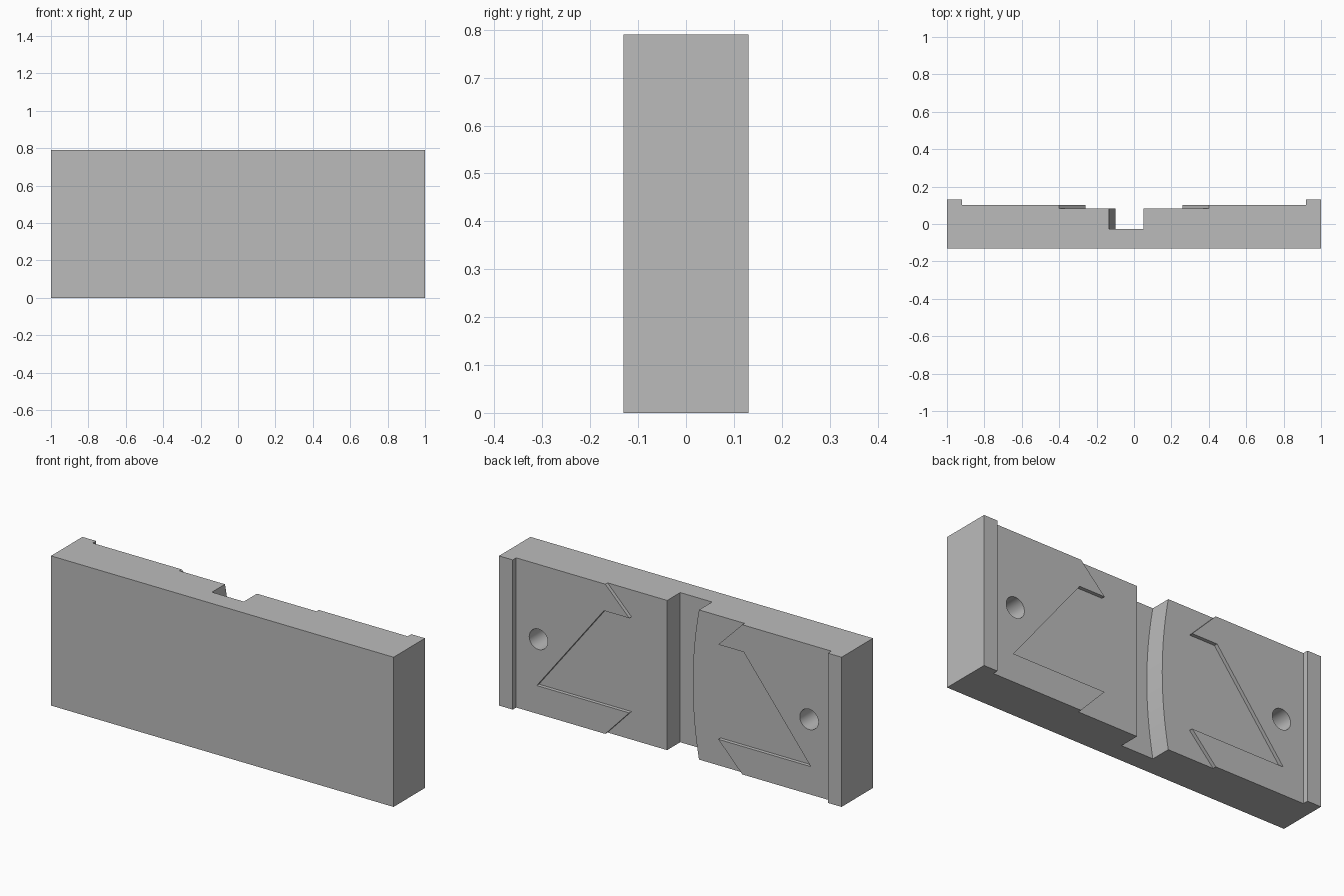
import bpy, bmesh, math
from mathutils import Vector

cube = bpy.data.objects.get("Cube")
if cube:
    bpy.data.objects.remove(cube, do_unlink=True)

HEIGHT, HALF_DEPTH = 0.79, 0.131
PANEL_Y, RECESS_Y, CHANNEL_Y, HOLE_Y = 0.102, 0.083, -0.026, -0.09
MID = HEIGHT / 2

grey = bpy.data.materials.new("plain_grey")
grey.use_nodes = True
colour = (0.5, 0.5, 0.5, 1)
grey.diffuse_color = colour
grey.node_tree.nodes["Principled BSDF"].inputs["Base Color"].default_value = colour


def prism(name, outline, y0, y1):
    """Extrude an x-z outline from y0 to y1."""
    bm = bmesh.new()
    face = bm.faces.new([bm.verts.new((x, y0, z)) for x, z in outline])
    new = bmesh.ops.extrude_face_region(bm, geom=[face])["geom"]
    verts = [v for v in new if isinstance(v, bmesh.types.BMVert)]
    bmesh.ops.translate(bm, verts=verts, vec=Vector((0, y1 - y0, 0)))
    bmesh.ops.recalc_face_normals(bm, faces=bm.faces)
    mesh = bpy.data.meshes.new(name)
    bm.to_mesh(mesh)
    bm.free()
    mesh.materials.append(grey)
    obj = bpy.data.objects.new(name, mesh)
    bpy.context.collection.objects.link(obj)
    return obj


def rectangle(x, z0, z1):
    return [(-x, z0), (x, z0), (x, z1), (-x, z1)]


def circle(cx, cz, r, n=40):
    return [(cx + r * math.cos(math.tau * i / n), cz + r * math.sin(math.tau * i / n))
            for i in range(n)]


# Solid plate
plate = prism("plate", rectangle(1, 0, HEIGHT), -HALF_DEPTH, HALF_DEPTH)

# Panel between the two raised end lips
cutters = [prism("panel_cutter", rectangle(0.92, -0.1, HEIGHT + 0.1), PANEL_Y, 0.3)]

# Shallow recess with a pointed barb on each side
half = [(0.45, -0.05), (0.40, 0), (0.26, 0.148), (0.80, 0.148),
        (0.408, 0.648), (0.26, 0.648), (0.40, HEIGHT), (0.45, HEIGHT + 0.05)]
mirrored = [(-x, z) for x, z in reversed(half)]
cutters.append(prism("recess_cutter", half + mirrored, RECESS_Y, 0.31))

# Deep channel with one straight and one bowed wall
bow, steps = 0.036, 32
radius = (MID ** 2 + bow ** 2) / (2 * bow)
arc = []
for i in range(steps + 1):
    z = -0.02 + (HEIGHT + 0.04) * i / steps
    x = -0.098 - radius + math.sqrt(radius ** 2 - (z - MID) ** 2)
    arc.append((x, z))
channel = arc + [(0.052, HEIGHT + 0.02), (0.052, -0.02)]
cutters.append(prism("channel_cutter", channel, CHANNEL_Y, 0.32))

# Blind round holes
for side in (-1, 1):
    cutters.append(prism("hole_cutter", circle(side * 0.79, MID, 0.054), HOLE_Y, 0.33))

# Apply the cuts in order, then drop the cutters
bpy.context.view_layer.objects.active = plate
for cutter in cutters:
    mod = plate.modifiers.new(cutter.name, "BOOLEAN")
    mod.operation, mod.solver, mod.object = "DIFFERENCE", "EXACT", cutter
    bpy.ops.object.modifier_apply(modifier=mod.name)
    bpy.data.objects.remove(cutter, do_unlink=True)

# Smooth curved walls, keep the edges sharp
bpy.ops.object.select_all(action="DESELECT")
plate.select_set(True)
bpy.ops.object.shade_smooth_by_angle(angle=math.radians(30))
